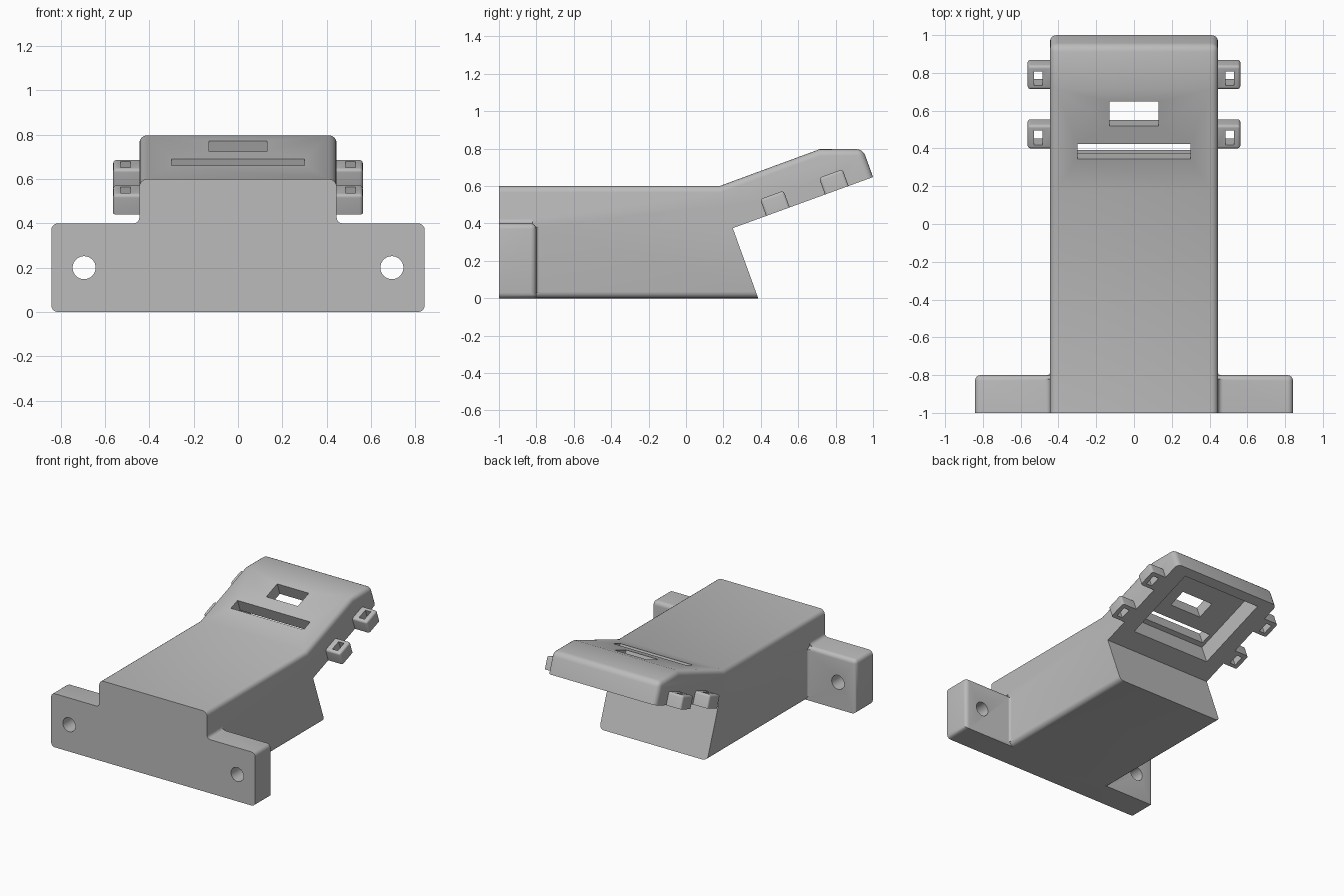
import bpy, bmesh, math
from mathutils import Matrix

cube = bpy.data.objects.get("Cube")
if cube:
    bpy.data.objects.remove(cube, do_unlink=True)

grey = bpy.data.materials.new("plain grey")
grey.use_nodes = True
colour = (0.5, 0.5, 0.5, 1)
grey.diffuse_color = colour
grey.node_tree.nodes["Principled BSDF"].inputs["Base Color"].default_value = colour

HALF = 0.445                      # half width of the body
THICK = 0.235                     # thickness of the tilted head
TILT = math.radians(20)
HEAD = Matrix.Translation((0, 0.25, 0.375)) @ Matrix.Rotation(TILT, 4, 'X')


def finish(name, bm):
    bmesh.ops.recalc_face_normals(bm, faces=bm.faces)
    mesh = bpy.data.meshes.new(name)
    bm.to_mesh(mesh)
    bm.free()
    mesh.materials.append(grey)
    obj = bpy.data.objects.new(name, mesh)
    bpy.context.collection.objects.link(obj)
    return obj


def bevel(bm, edges, radius, segments=4):
    bmesh.ops.bevel(bm, geom=edges, offset=radius, segments=segments,
                    profile=0.5, affect='EDGES', clamp_overlap=True)


def extrude(name, points, vector, rule=None, radius=0):
    """Extrude a closed outline, rounding the edges picked by the rule."""
    bm = bmesh.new()
    face = bm.faces.new([bm.verts.new(p) for p in points])
    new = bmesh.ops.extrude_face_region(bm, geom=[face])["geom"]
    bmesh.ops.translate(bm, vec=vector,
                        verts=[v for v in new if isinstance(v, bmesh.types.BMVert)])
    bmesh.ops.recalc_face_normals(bm, faces=bm.faces)
    if rule:
        bevel(bm, [e for e in bm.edges if rule(e.verts[0].co, e.verts[1].co)], radius)
    return finish(name, bm)


def box(name, x, y, z, frame=None, rule=None, radius=0):
    points = [(x[0], y[0], z[0]), (x[1], y[0], z[0]), (x[1], y[1], z[0]), (x[0], y[1], z[0])]
    obj = extrude(name, points, (0, 0, z[1] - z[0]), rule, radius)
    if frame:
        obj.data.transform(frame)
    return obj


def combine(target, other, operation):
    mod = target.modifiers.new("combine", 'BOOLEAN')
    mod.operation, mod.solver, mod.object = operation, 'EXACT', other
    bpy.context.view_layer.objects.active = target
    bpy.ops.object.modifier_apply(modifier=mod.name)
    bpy.data.objects.remove(other, do_unlink=True)


def fillet(name, centre, r, axes, vector):
    """Concave corner strip between two walls."""
    u, v = axes
    flat = [(-0.02, -0.02), (r, -0.02)]
    flat += [(r - r * math.sin(t * math.pi / 8), r - r * math.cos(t * math.pi / 8)) for t in range(5)]
    flat += [(-0.02, r)]
    points = []
    for a, b in flat:
        points.append([centre[i] + a * u[i] + b * v[i] for i in range(3)])
    return extrude(name, points, vector)


# Body with tilted head, from a side outline
def body_edges(a, b):
    same_side = abs(a.x - b.x) < 0.01
    top = a.z > 0.59 and b.z > 0.59 and max(a.y, b.y) < 0.96
    bottom = max(a.z, b.z) < 0.01
    tip = min(a.y, b.y) > 0.94
    tip_cross = tip and min(a.z, b.z) > 0.7
    return same_side and (top or bottom or tip) and a.y + b.y > -1.99 or tip_cross


outline = [(-1, 0), (0.386, 0), (0.25, 0.375), (1, 0.648),
           (0.946, 0.797), (0.715, 0.797), (0.18, 0.6), (-1, 0.6)]
body = extrude("bracket_body", [(-HALF, y, z) for y, z in outline],
               (2 * HALF, 0, 0), body_edges, 0.035)

# Mounting flange with flat front
flange = box("mounting_flange", (-0.842, 0.842), (-1, -0.8), (0, 0.4), None,
             lambda a, b: max(a.y, b.y) > -0.99
             and not (abs(a.x - b.x) > 0.5 and max(a.z, b.z) < 0.01), 0.03)
combine(body, flange, 'UNION')

for side in (-1, 1):
    # Soft corners where the flange meets the body
    out = (side, 0, 0)
    combine(body, fillet("top_fillet", (side * HALF, -1, 0.4), 0.025,
                         (out, (0, 0, 1)), (0, 0.18, 0)), 'UNION')
    combine(body, fillet("rear_fillet", (side * HALF, -0.8, 0.03), 0.015,
                         (out, (0, 1, 0)), (0, 0, 0.35)), 'UNION')
    # Slotted lugs along the head
    for start in (0.19, 0.525):
        xs = sorted((side * 0.40, side * 0.563))
        lug = box("lug", xs, (start, start + 0.134), (0, 0.095), HEAD,
                  lambda a, b: max(a.z, b.z) > 0.01, 0.015)
        combine(body, lug, 'UNION')
        slot = box("lug_slot", sorted((side * 0.485, side * 0.53)),
                   (start + 0.025, start + 0.104), (-0.1, 0.2), HEAD)
        combine(body, slot, 'DIFFERENCE')
    # Screw holes
    ring = [(side * 0.694 + 0.052 * math.cos(t * math.pi / 16), -1.1,
             0.2 + 0.052 * math.sin(t * math.pi / 16)) for t in range(32)]
    combine(body, extrude("screw_hole", ring, (0, 0.5, 0)), 'DIFFERENCE')

# Recess under the head, with window and slot through its roof
for name, half, run, rise in (("recess", 0.325, (0.15, 0.73), (-0.1, THICK - 0.09)),
                              ("window", 0.13, (0.373, 0.51), (0.1, 0.4)),
                              ("long_slot", 0.30, (0.187, 0.27), (0.1, 0.4))):
    combine(body, box(name, (-half, half), run, rise, HEAD), 'DIFFERENCE')

bpy.ops.object.select_all(action='DESELECT')
body.select_set(True)
bpy.context.view_layer.objects.active = body
bpy.ops.object.shade_smooth_by_angle()
